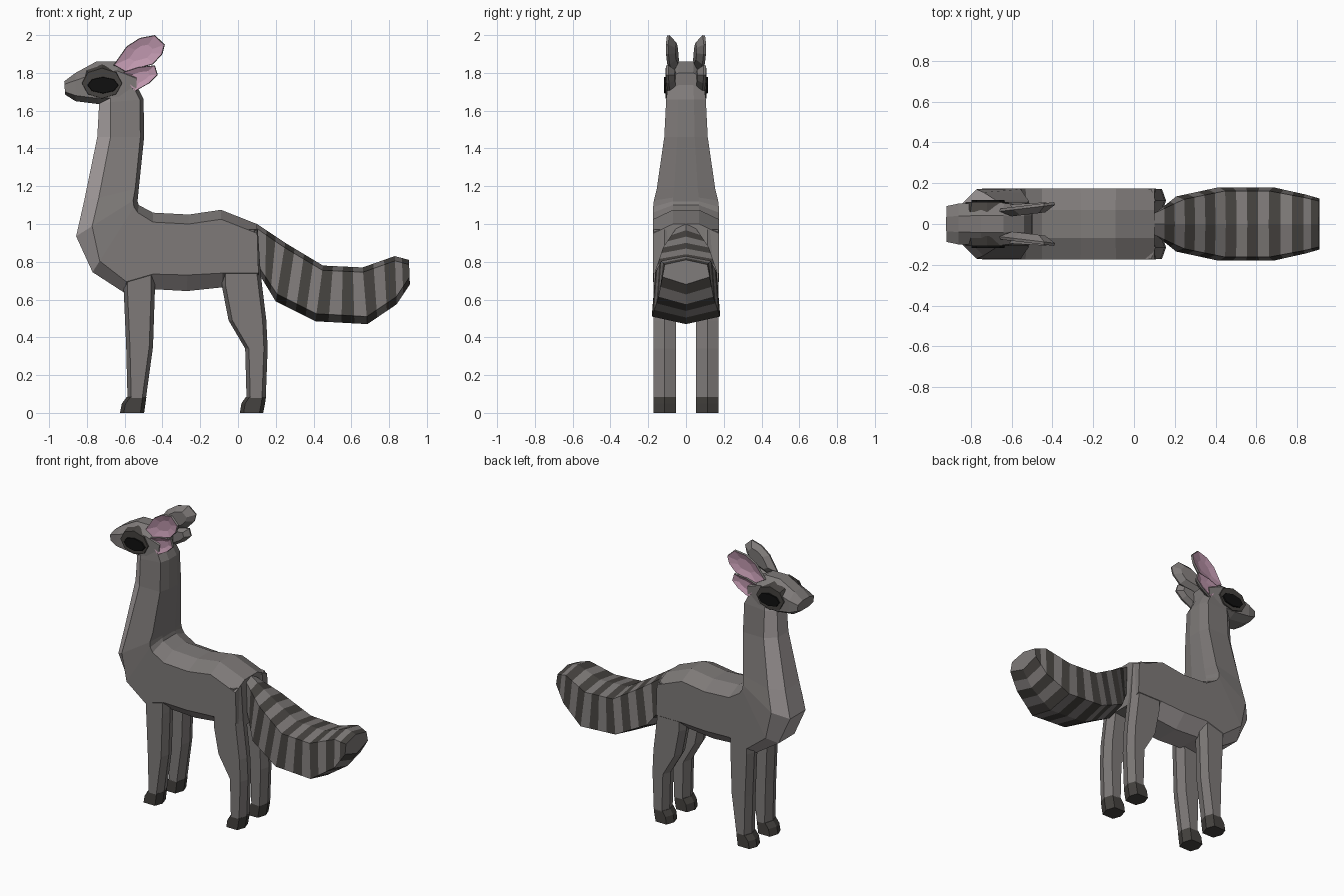
import bpy, bmesh, math
from mathutils import Vector

if "Cube" in bpy.data.objects:
    bpy.data.objects.remove(bpy.data.objects["Cube"])


def material(name, rgb):
    m = bpy.data.materials.new(name)
    m.diffuse_color = (*rgb, 1)
    m.use_nodes = True
    m.node_tree.nodes["Principled BSDF"].inputs["Base Color"].default_value = m.diffuse_color
    return m


FUR = material("fur", (0.21, 0.195, 0.19))
PALE = material("pale_fur", (0.40, 0.365, 0.365))
DARK = material("dark_fur", (0.06, 0.055, 0.05))
PINK = material("inner_ear", (0.52, 0.31, 0.42))
BLACK = material("eye_black", (0.005, 0.005, 0.005))


def loft(name, rings, mats, pick=lambda i, j: 0, end_mat=0):
    """Skin closed rings of points; pick(ring, side) chooses the material slot."""
    bm = bmesh.new()
    vs = [[bm.verts.new(p) for p in r] for r in rings]
    n = len(rings[0])
    for i in range(len(vs) - 1):
        for j in range(n):
            k = (j + 1) % n
            f = bm.faces.new((vs[i][j], vs[i][k], vs[i + 1][k], vs[i + 1][j]))
            f.material_index = pick(i, j)
    bm.faces.new(vs[0])
    bm.faces.new(vs[-1]).material_index = end_mat
    bmesh.ops.recalc_face_normals(bm, faces=bm.faces)
    me = bpy.data.meshes.new(name)
    bm.to_mesh(me)
    bm.free()
    for m in mats:
        me.materials.append(m)
    ob = bpy.data.objects.new(name, me)
    bpy.context.collection.objects.link(ob)
    return ob


def octagon(back, front, w, b, f, inner_b=0.4, inner_f=0.5):
    """Bevelled section between a back and a front point in the xz plane."""
    B, F = Vector((back[0], 0, back[1])), Vector((front[0], 0, front[1]))
    d = (F - B).normalized()
    half = [(B, w * inner_b), (B + d * b, w), (F - d * f, w), (F, w * inner_f)]
    return [(p.x, y, p.z) for p, y in half] + [(p.x, -y, p.z) for p, y in reversed(half)]


# torso and neck: back point, belly/chest point, half width, back bevel, front bevel
spine = [
    ((0.10, 1.00), (0.11, 0.69), .174, .05, .05),
    ((-.09, 1.075), (-.08, .665), .174, .05, .075),
    ((-.26, 1.05), (-.27, .645), .174, .05, .085),
    ((-.45, 1.06), (-.45, .655), .174, .05, .08),
    ((-.525, 1.10), (-.60, .635), .174, .04, .06),
    ((-.532, 1.12), (-.77, .745), .174, .035, .07),
    ((-.53, 1.14), (-.857, .935), .17, .03, .10),
    ((-.525, 1.19), (-.815, 1.12), .155, .02, .08),
    ((-.497, 1.46), (-.745, 1.46), .115, .02, .07),
    ((-.50, 1.66), (-.735, 1.64), .105, .02, .06),
    ((-.54, 1.74), (-.72, 1.72), .095, .02, .05),
]
loft("body_and_neck", [octagon(*s) for s in spine], [FUR, PALE],
     lambda i, j: 1 if j in (2, 3, 4) and i > 0 else 0)

# head, nose to nape
skull = [
    ((-.92, 1.755), (-.915, 1.685), .088, .015, .015),
    ((-.86, 1.80), (-.86, 1.65), .10, .04, .03),
    ((-.75, 1.86), (-.74, 1.635), .102, .06, .03),
    ((-.64, 1.86), (-.63, 1.64), .102, .05, .03),
    ((-.535, 1.80), (-.54, 1.69), .095, .03, .02),
]
loft("head", [octagon(*s) for s in skull], [FUR])


def blob(cx, cz, rx, rz, y, n=8):
    return [(cx + rx * math.cos(2 * math.pi * k / n), y,
             cz + rz * math.sin(2 * math.pi * k / n)) for k in range(n)]


def ear(name, s, outline, y0, lean, thick):
    """Cupped ear: grey shell with a pink hollow on the outer side."""
    cx = sum(p[0] for p in outline) / len(outline)
    cz = sum(p[1] for p in outline) / len(outline)
    x0 = outline[0][0]

    def ring(scale, dy):
        pts = [(cx + (x - cx) * scale, cz + (z - cz) * scale) for x, z in outline]
        return [(x, s * (y0 + dy + (x - x0) * lean), z) for x, z in pts]
    loft(name, [ring(.6, 0), ring(1, thick * .7), ring(.96, thick), ring(.45, thick * .7)],
         [FUR, PINK], lambda i, j: 1 if i == 2 else 0, 1)


UPPER = [(-.66, 1.84), (-.59, 1.94), (-.52, 1.985), (-.44, 2.0), (-.387, 1.95),
         (-.40, 1.90), (-.45, 1.845), (-.60, 1.805)]
LOWER = [(-.62, 1.80), (-.53, 1.83), (-.44, 1.84), (-.425, 1.79), (-.47, 1.745), (-.55, 1.70)]


def leg(side, name, rows):
    """Six-sided section per height row (z, front x, back x)."""
    y, i, o = .115, .053, .171
    return loft(name, [[(a, side * y, z), (a + .02, side * o, z), (b - .02, side * o, z),
                        (b, side * y, z), (b - .02, side * i, z), (a + .02, side * i, z)]
                       for z, a, b in rows], [FUR if "leg" in name else DARK])


for s, tag in ((-1, "near"), (1, "far")):
    # eye patch and eye
    loft("eye_patch_" + tag, [blob(-.72, 1.75, .115, .095, s * .06),
                              blob(-.72, 1.745, .105, .08, s * .109)], [DARK])
    loft("eye_" + tag, [blob(-.715, 1.735, .088, .048, s * .09),
                        blob(-.715, 1.735, .08, .042, s * .117)], [BLACK])
    # ears
    ear("upper_ear_" + tag, s, UPPER, .03, .12, .045)
    ear("lower_ear_" + tag, s, LOWER, .05, .06, .045)
    # legs and hooves
    leg(s, "front_leg_" + tag, [(.80, -.60, -.44), (.65, -.605, -.44),
                                (.35, -.592, -.45), (.08, -.585, -.487)])
    leg(s, "hind_leg_" + tag, [(.97, -.02, .105), (.74, -.085, .12), (.67, -.085, .128),
                               (.49, -.05, .15), (.34, .038, .157), (.08, .045, .147)])
    leg(s, "front_hoof_" + tag, [(.085, -.588, -.485), (.05, -.615, -.49), (0, -.625, -.497)])
    leg(s, "hind_hoof_" + tag, [(.085, .042, .148), (.05, .018, .143), (0, .01, .133)])

# tail: top point, bottom point, half width, bands up to the next key
keys = [
    ((.10, 1.00), (.115, .73), .06, 3),
    ((.25, .90), (.20, .59), .135, 4),
    ((.45, .78), (.41, .485), .18, 4),
    ((.66, .77), (.685, .47), .18, 3),
    ((.83, .83), (.84, .575), .145, 2),
    ((.905, .81), (.91, .68), .125, 0),
]


def tail_ring(top, bottom, w):
    T, B = Vector((top[0], 0, top[1])), Vector((bottom[0], 0, bottom[1]))
    d = (B - T).normalized()
    a, b = T + d * .025, B - d * .04
    return [T, (a.x, w * .9, a.z), (b.x, w, b.z), B, (b.x, -w, b.z), (a.x, -w * .9, a.z)]


tail = []
for (t0, b0, w0, n), (t1, b1, w1, _) in zip(keys, keys[1:]):
    for k in range(n):
        u = k / n
        tail.append(tail_ring(Vector(t0).lerp(Vector(t1), u),
                              Vector(b0).lerp(Vector(b1), u), w0 + (w1 - w0) * u))
tail.append(tail_ring(*keys[-1][:3]))
loft("striped_tail", tail, [FUR, DARK], lambda i, j: i % 2)
